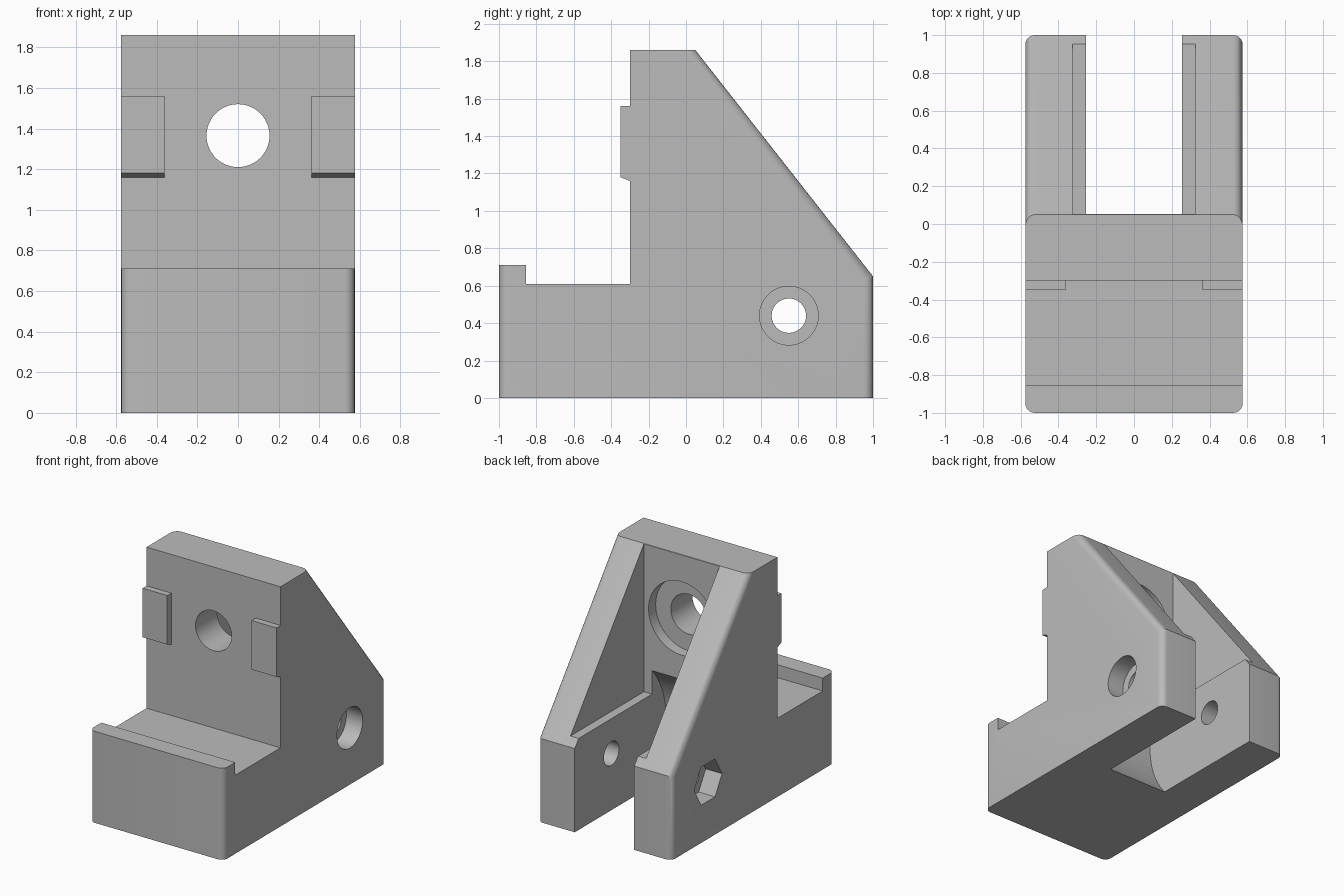
import bpy, bmesh, math
from mathutils import Matrix

old = bpy.data.objects.get("Cube")
if old:
    bpy.data.objects.remove(old, do_unlink=True)

grey = bpy.data.materials.new("plain grey")
grey.use_nodes = True
colour = (0.5, 0.5, 0.5, 1)
grey.diffuse_color = colour
grey.node_tree.nodes["Principled BSDF"].inputs["Base Color"].default_value = colour

HALF = 0.575
AXLE_Y, AXLE_Z = 0.55, 0.44
BOLT_Z = 1.365


def make_object(name, bm):
    bmesh.ops.recalc_face_normals(bm, faces=bm.faces)
    mesh = bpy.data.meshes.new(name)
    bm.to_mesh(mesh)
    bm.free()
    mesh.materials.append(grey)
    obj = bpy.data.objects.new(name, mesh)
    bpy.context.collection.objects.link(obj)
    return obj


def extrude_profile(points, x0, x1):
    """Extrude a (y, z) outline along x."""
    bm = bmesh.new()
    face = bm.faces.new([bm.verts.new((x0, y, z)) for y, z in points])
    ext = bmesh.ops.extrude_face_region(bm, geom=[face])
    verts = [g for g in ext["geom"] if isinstance(g, bmesh.types.BMVert)]
    bmesh.ops.translate(bm, verts=verts, vec=(x1 - x0, 0, 0))
    return bm


def box(y0, y1, z0, z1, half_x):
    return extrude_profile([(y0, z0), (y1, z0), (y1, z1), (y0, z1)], -half_x, half_x)


def rod(axis, radius, start, end, y, z, sides=64):
    """Cylinder along x or y; the first vertex lies on the y axis for x rods."""
    bm = bmesh.new()
    bmesh.ops.create_cone(bm, cap_ends=True, segments=sides, radius1=radius,
                          radius2=radius, depth=end - start)
    mid = (start + end) / 2
    if axis == "x":
        place = Matrix.Translation((mid, y, z)) @ Matrix.Rotation(math.pi / 2, 4, "Y")
    else:
        place = Matrix.Translation((0, mid, z)) @ Matrix.Rotation(math.pi / 2, 4, "X")
    bmesh.ops.transform(bm, matrix=place, verts=bm.verts)
    return bm


def cut(target, bm):
    cutter = make_object("cutter", bm)
    cutter.hide_render = True
    mod = target.modifiers.new("cut", "BOOLEAN")
    mod.operation, mod.solver, mod.object = "DIFFERENCE", "EXACT", cutter
    bpy.ops.object.select_all(action="DESELECT")
    target.select_set(True)
    bpy.context.view_layer.objects.active = target
    bpy.ops.object.modifier_apply(modifier=mod.name)
    bpy.data.objects.remove(cutter, do_unlink=True)


# Main bracket: side outline with rounded front, back and sloping edges
outline = [(-1, 0), (1, 0), (1, 0.65), (0.05, 1.86), (-0.3, 1.86),
           (-0.3, 0.61), (-0.855, 0.61), (-0.855, 0.71), (-1, 0.71)]
bm = extrude_profile(outline, -HALF, HALF)


def is_rounded(edge):
    a, b = (v.co for v in edge.verts)
    if abs(a.x - b.x) > 0.01:
        return False
    front = max(a.y, b.y) < -0.99
    back = min(a.y, b.y) > 0.04 and min(a.z, b.z) + max(a.z, b.z) > 0.6
    return front or back


bmesh.ops.bevel(bm, geom=[e for e in bm.edges if is_rounded(e)], offset=0.05,
                offset_type="OFFSET", segments=6, profile=0.5, affect="EDGES")
bracket = make_object("bracket_body", bm)

# Wide upper pocket between the ribs
cut(bracket, box(0.052, 1.3, 0.71, 2.2, 0.325))
# Wheel slot with a rounded inner end
cut(bracket, rod("x", 0.673, -0.255, 0.255, AXLE_Y, AXLE_Z, 96))
cut(bracket, box(AXLE_Y, 1.3, -0.5, 1.0, 0.255))
# Hole through the upright wall, recessed at the back
cut(bracket, rod("y", 0.155, -0.6, 0.3, 0, BOLT_Z))
cut(bracket, rod("y", 0.285, -0.035, 0.2, 0, BOLT_Z))
# Axle hole with a round recess on one side and a hexagonal one on the other
cut(bracket, rod("x", 0.092, -0.8, 0.8, AXLE_Y, AXLE_Z, 48))
cut(bracket, rod("x", 0.157, HALF - 0.14, 0.8, AXLE_Y, AXLE_Z))
hexagon = rod("x", 0.17, -0.8, -HALF + 0.14, AXLE_Y, AXLE_Z, 6)
# Turn the hexagon so that its flats lie at top and bottom
top = max(hexagon.verts, key=lambda v: v.co.z).co.z - AXLE_Z
if top > 0.16:
    bmesh.ops.rotate(hexagon, verts=hexagon.verts, cent=(0, AXLE_Y, AXLE_Z),
                     matrix=Matrix.Rotation(math.pi / 6, 3, "X"))
cut(bracket, hexagon)

# Locating tabs on the front of the upright wall, chamfered below
tab = [(-0.29, 1.16), (-0.3, 1.16), (-0.35, 1.18), (-0.35, 1.56), (-0.29, 1.56)]
tabs = [make_object(name, extrude_profile(tab, *span)) for name, span in
        (("left_tab", (0.363, HALF)), ("right_tab", (-HALF, -0.363)))]

# Smooth the round surfaces, keep the corners sharp
bpy.ops.object.select_all(action="DESELECT")
for obj in [bracket] + tabs:
    obj.select_set(True)
bpy.context.view_layer.objects.active = bracket
bpy.ops.object.shade_smooth_by_angle(angle=math.radians(25))
